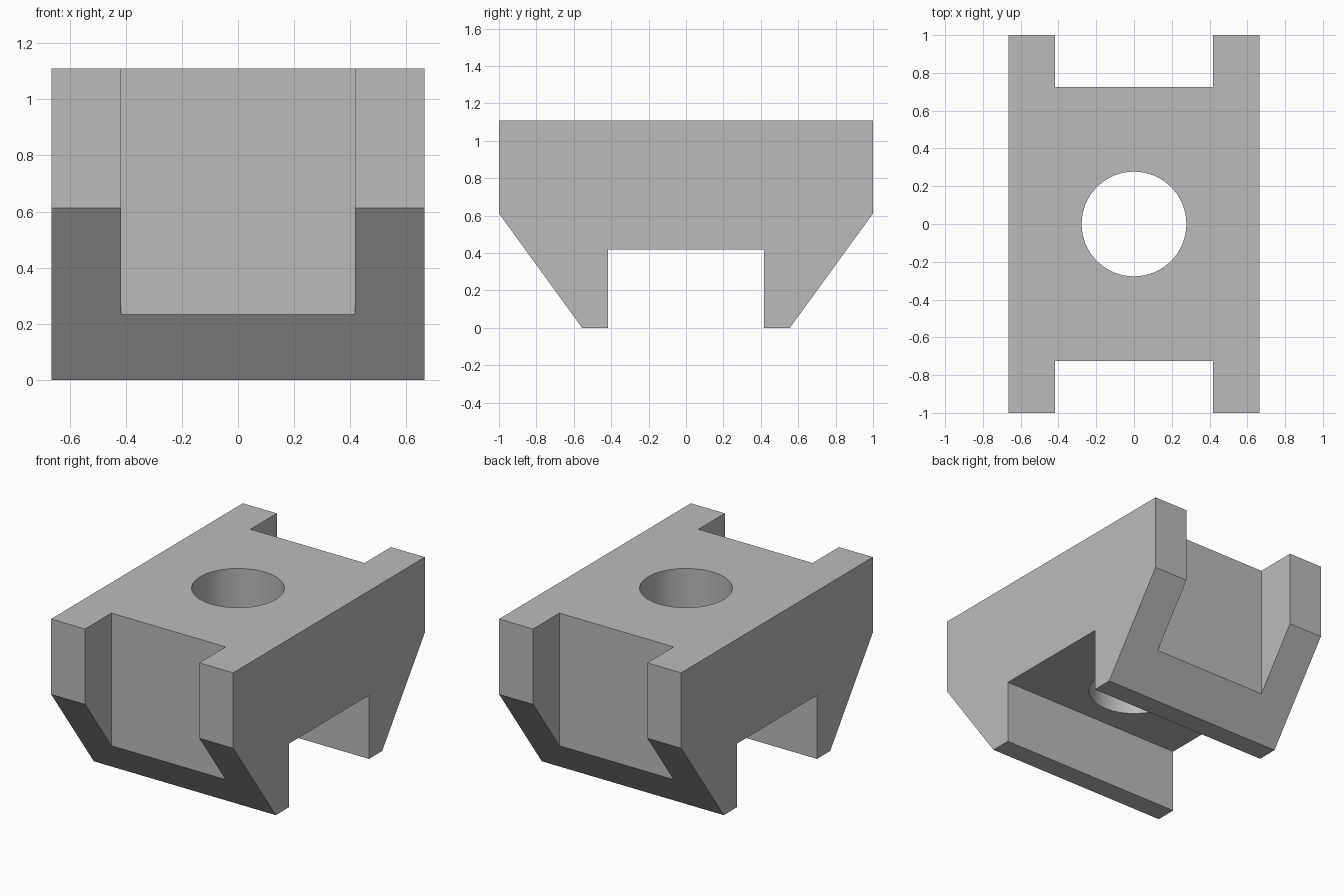
import bpy, bmesh, math

if "Cube" in bpy.data.objects:
    bpy.data.objects.remove(bpy.data.objects["Cube"], do_unlink=True)

HALF_WIDTH, HEIGHT = 0.665, 1.11

# Plain grey material
grey = bpy.data.materials.new("plain grey")
grey.use_nodes = True
colour = (0.5, 0.5, 0.5, 1)
grey.diffuse_color = colour
grey.node_tree.nodes["Principled BSDF"].inputs["Base Color"].default_value = colour

# Block: half of the side profile (y, z), mirrored and extruded across x
half = [(0.417, 0.42), (0.417, 0), (0.555, 0), (1, 0.612), (1, HEIGHT)]
profile = half + [(-y, z) for y, z in reversed(half)]
bm = bmesh.new()
face = bm.faces.new([bm.verts.new((-HALF_WIDTH, y, z)) for y, z in profile])
side = bmesh.ops.extrude_face_region(bm, geom=[face])
moved = [v for v in side["geom"] if isinstance(v, bmesh.types.BMVert)]
bmesh.ops.translate(bm, vec=(2 * HALF_WIDTH, 0, 0), verts=moved)
bmesh.ops.recalc_face_normals(bm, faces=bm.faces)
mesh = bpy.data.meshes.new("slotted_block")
bm.to_mesh(mesh)
bm.free()
mesh.materials.append(grey)
block = bpy.data.objects.new("slotted_block", mesh)
bpy.context.collection.objects.link(block)


def cut(cutter):
    """Subtract the cutter from the block, then discard it."""
    cutter.hide_render = True
    cutter.data.materials.append(grey)
    mod = block.modifiers.new("cut", "BOOLEAN")
    mod.operation, mod.solver, mod.object = "DIFFERENCE", "EXACT", cutter
    bpy.ops.object.select_all(action="DESELECT")
    bpy.context.view_layer.objects.active = block
    block.select_set(True)
    bpy.ops.object.modifier_apply(modifier=mod.name)
    bpy.data.objects.remove(cutter, do_unlink=True)


# End notches, front and back
for sign in (-1, 1):
    bpy.ops.mesh.primitive_cube_add(size=1, location=(0, sign * 1.225, 0.6))
    notch = bpy.context.object
    notch.scale = (0.834, 1, 2)
    cut(notch)

# Round vertical bore
bpy.ops.mesh.primitive_cylinder_add(vertices=32, radius=0.278, depth=3)
cut(bpy.context.object)

bpy.ops.object.shade_smooth_by_angle(angle=math.radians(30))
